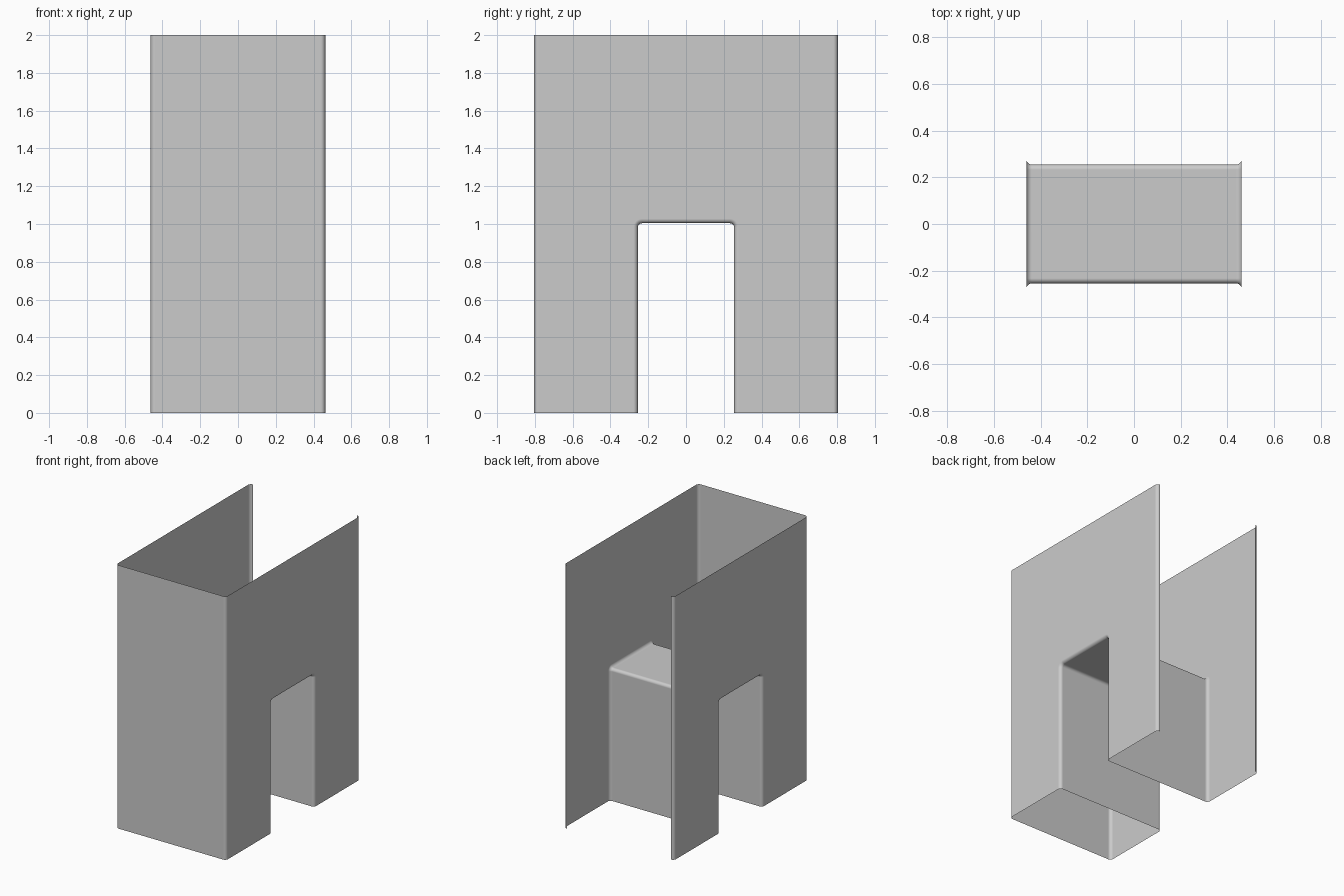
import bpy, bmesh
from math import sin, cos, pi

if "Cube" in bpy.data.objects:
    bpy.data.objects.remove(bpy.data.objects["Cube"])

X, Y, H = 0.462, 0.804, 2.0      # half width, half depth, height
R = 0.024                        # fold radius of the sheet
TY, TZ, C = 0.255, 1.004, 0.022  # tunnel half width, height, corner radius
N = 6                            # segments per fold


def arch(x, d):
    """Tunnel cross-section at x, offset outwards by d."""
    pts = [(x, -TY - d, 0)]
    for cy, a0 in ((-(TY - C), pi), (TY - C, pi / 2)):
        for i in range(N + 1):
            a = a0 - pi / 2 * i / N
            pts.append((x, cy + (C + d) * cos(a), TZ - C + (C + d) * sin(a)))
    return pts + [(x, TY + d, 0)]


def corner(sx, sy):
    """Plan points of a rounded corner, from the side wall inwards."""
    return [(sx * (X - R + R * cos(pi / 2 * i / N)),
             sy * (Y - R + R * sin(pi / 2 * i / N))) for i in range(N + 1)]


def bridge(bm, rows):
    """Skin consecutive rows of points with quads."""
    vs = [[bm.verts.new(p) for p in row] for row in rows]
    for a, b in zip(vs, vs[1:]):
        for i in range(len(a) - 1):
            bm.faces.new((a[i], a[i + 1], b[i + 1], b[i]))


def upright(bm, plan):
    bridge(bm, [[(x, y, z) for x, y in plan] for z in (0, H)])


bm = bmesh.new()

# front wall with its rounded corners, and the two folded lips at the back
upright(bm, corner(-1, -1) + corner(1, -1)[::-1])
for s in (-1, 1):
    upright(bm, corner(s, 1))

# side walls with the arch opening
for s in (-1, 1):
    e = Y - R
    outline = arch(s * X, R) + [(s * X, e, 0), (s * X, e, H),
                                (s * X, -e, H), (s * X, -e, 0)]
    bm.faces.new([bm.verts.new(p) for p in outline])

# tunnel across the body, flaring into both side walls
half = [(X - R + R * sin(pi / 2 * i / N), R - R * cos(pi / 2 * i / N))
        for i in range(N + 1)]
sections = [(-x, d) for x, d in reversed(half)] + half
bridge(bm, [arch(x, d) for x, d in sections])

bmesh.ops.remove_doubles(bm, verts=bm.verts, dist=1e-5)
bmesh.ops.recalc_face_normals(bm, faces=bm.faces)
mesh = bpy.data.meshes.new("sheet_housing")
bm.to_mesh(mesh)
bm.free()

housing = bpy.data.objects.new("sheet_housing", mesh)
bpy.context.collection.objects.link(housing)
bpy.context.view_layer.objects.active = housing
housing.select_set(True)
bpy.ops.object.shade_smooth_by_angle()

# keep the large panels evenly shaded
wn = housing.modifiers.new("even_shading", 'WEIGHTED_NORMAL')
wn.keep_sharp = True
